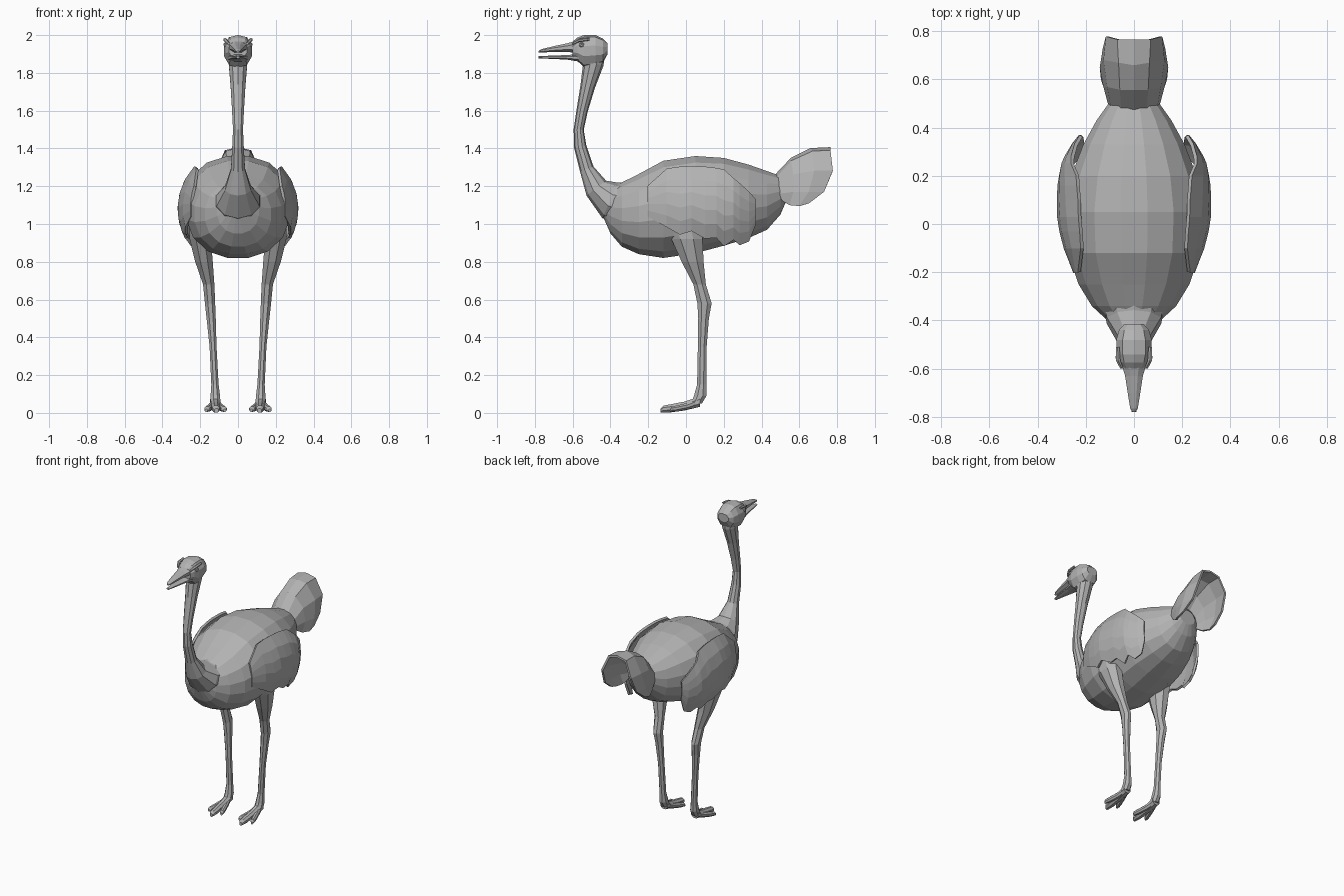
import bpy, bmesh, math
from mathutils import Vector

grey = bpy.data.materials.new("plain grey")
grey.diffuse_color = (0.45, 0.45, 0.45, 1)
X, Y, Z = Vector((1, 0, 0)), Vector((0, 1, 0)), Vector((0, 0, 1))


def finish(name, bm, mirror=False, thick=0):
    bmesh.ops.recalc_face_normals(bm, faces=bm.faces[:])
    me = bpy.data.meshes.new(name)
    bm.to_mesh(me)
    bm.free()
    me.materials.append(grey)
    ob = bpy.data.objects.new(name, me)
    bpy.context.collection.objects.link(ob)
    if mirror:
        ob.modifiers.new("mirror", 'MIRROR')
    if thick:
        s = ob.modifiers.new("solidify", 'SOLIDIFY')
        s.thickness, s.offset = thick, 0
    return ob


def skin(bm, rows, closed):
    """Bridge rows of points with quads."""
    rows = [[bm.verts.new(p) for p in r] for r in rows]
    n = len(rows[0])
    for a, b in zip(rows, rows[1:]):
        for i in range(n if closed else n - 1):
            j = (i + 1) % n
            bm.faces.new((a[i], a[j], b[j], b[i]))
    if closed:
        bm.faces.new(rows[0])
        bm.faces.new(rows[-1])


def sweep(name, path, n=10, up=None, power=2.0, mirror=False):
    """Oval rings along a path of (x, y, z, half depth, half width)."""
    pts = [Vector(p[:3]) for p in path]
    rings = []
    for k, (c, p) in enumerate(zip(pts, path)):
        t = pts[min(k + 1, len(pts) - 1)] - pts[max(k - 1, 0)]
        u = up if up else t.cross(X).normalized()
        ring = []
        for i in range(n):
            a = 2 * math.pi * (i + 0.5) / n
            co, si = math.cos(a), math.sin(a)
            f = (abs(co) ** power + abs(si) ** power) ** (-1 / power)
            f /= math.cos(math.pi / n) ** 0.6      # make up for flat facets
            ring.append(c + u * (p[3] * si * f) + X * (p[4] * co * f))
        rings.append(ring)
    bm = bmesh.new()
    skin(bm, rings, True)
    return finish(name, bm, mirror)


def hull(name, rows, n=10, power=2.0):
    """Upright sections given as (y, top, bottom, half width)."""
    return sweep(name, [(0, y, (t + b) / 2, (t - b) / 2, w) for y, t, b, w in rows],
                 n, Z, power)


def sheet(name, rows, thick):
    bm = bmesh.new()
    skin(bm, rows, False)
    return finish(name, bm, True, thick)


# body
hull("body", [(-.44, 1.14, 1.04, .05), (-.40, 1.18, .95, .11), (-.34, 1.22, .88, .175),
              (-.25, 1.265, .84, .23), (-.12, 1.335, .82, .275), (.05, 1.36, .845, .285),
              (.20, 1.35, .885, .26), (.33, 1.315, .925, .21), (.43, 1.28, .97, .155),
              (.50, 1.255, 1.05, .105), (.53, 1.22, 1.12, .06)], 16, 2.2)

# neck
sweep("neck", [(0, -.28, 1.10, .13, .14), (0, -.40, 1.125, .10, .115),
               (0, -.475, 1.19, .063, .07), (0, -.525, 1.29, .037, .038),
               (0, -.56, 1.41, .032, .031), (0, -.568, 1.50, .026, .027),
               (0, -.55, 1.60, .029, .032), (0, -.52, 1.73, .038, .04),
               (0, -.49, 1.85, .053, .05), (0, -.48, 1.92, .05, .05)], 10)

# head and open beak
hull("head", [(-.415, 1.955, 1.90, .04), (-.44, 1.98, 1.855, .062), (-.48, 1.998, 1.84, .073),
              (-.54, 1.998, 1.832, .073), (-.575, 1.985, 1.865, .063),
              (-.60, 1.965, 1.88, .048)], 10, 2.5)
hull("upper_beak", [(-.57, 1.975, 1.905, .056), (-.63, 1.957, 1.91, .038),
                    (-.70, 1.942, 1.91, .027), (-.765, 1.926, 1.908, .016),
                    (-.78, 1.917, 1.908, .007)], 8)
hull("lower_beak", [(-.57, 1.90, 1.86, .052), (-.63, 1.895, 1.87, .035),
                    (-.78, 1.889, 1.877, .01)], 8)

# eyes with brow ridges
bm = bmesh.new()
bmesh.ops.create_icosphere(bm, subdivisions=1, radius=.016)
bmesh.ops.translate(bm, verts=bm.verts[:], vec=(.063, -.553, 1.948))
finish("eyes", bm, True)
sweep("brows", [(.05, -.60, 1.955, .006, .007), (.066, -.565, 1.972, .008, .01),
                (.068, -.51, 1.978, .006, .008)], 6, Z, mirror=True)

# wings: curved shells with a ragged lower edge
wing = [(-.20, 1.20, 1.04, .245), (-.10, 1.29, .985, .285), (-.03, 1.30, .945, .302),
        (.03, 1.302, .965, .312), (.10, 1.30, .925, .312), (.16, 1.293, .93, .31),
        (.20, 1.285, .885, .305), (.25, 1.24, .92, .295), (.28, 1.215, .89, .28),
        (.33, 1.17, .91, .25), (.365, 1.13, 1.0, .222)]
rows = []
for y, top, bot, w in wing:
    zs = [top + (bot - top) * i / 5 for i in range(6)]
    rows.append([(w * math.sqrt(1 - ((z - 1.08) / .32) ** 2), y, z) for z in zs])
sheet("wings", rows, .015)

# tail: arched fan of feathers
sheet("tail", [
    [(0, .47, 1.25), (0, .56, 1.345), (0, .66, 1.395), (0, .765, 1.40)],
    [(.05, .475, 1.235), (.055, .56, 1.33), (.06, .67, 1.38), (.065, .765, 1.385)],
    [(.09, .485, 1.20), (.105, .57, 1.26), (.12, .68, 1.28), (.11, .777, 1.28)],
    [(.10, .495, 1.16), (.12, .57, 1.17), (.135, .65, 1.17), (.122, .73, 1.17)],
    [(.095, .51, 1.125), (.11, .55, 1.10), (.13, .60, 1.095), (.13, .65, 1.11)]], .014)

# legs
sweep("legs", [(.20, -.03, 1.02, .11, .06), (.20, .005, .92, .085, .058),
               (.18, .035, .80, .06, .048), (.155, .072, .68, .034, .031),
               (.148, .098, .58, .039, .028), (.142, .093, .50, .029, .025),
               (.132, .086, .35, .024, .019), (.122, .083, .15, .025, .02),
               (.12, .075, .09, .034, .026), (.12, .055, .05, .03, .028)],
      8, Y, mirror=True)

# toes: long middle toe and two shorter side toes
for name, tx, ty, r in (("middle_toes", .115, -.135, .022), ("outer_toes", .168, -.085, .016),
                        ("inner_toes", .070, -.085, .016)):
    path = []
    for f, z, s in ((0, .06, 1.3), (.4, .036, 1.1), (.75, .024, 1.05), (.93, .02, .9), (1, .012, .5)):
        h = min(r * s, z * .92)
        path.append((.12 + (tx - .12) * f, .075 + (ty - .075) * f, z, h, r * s))
    sweep(name, path, 8, Z, mirror=True)
